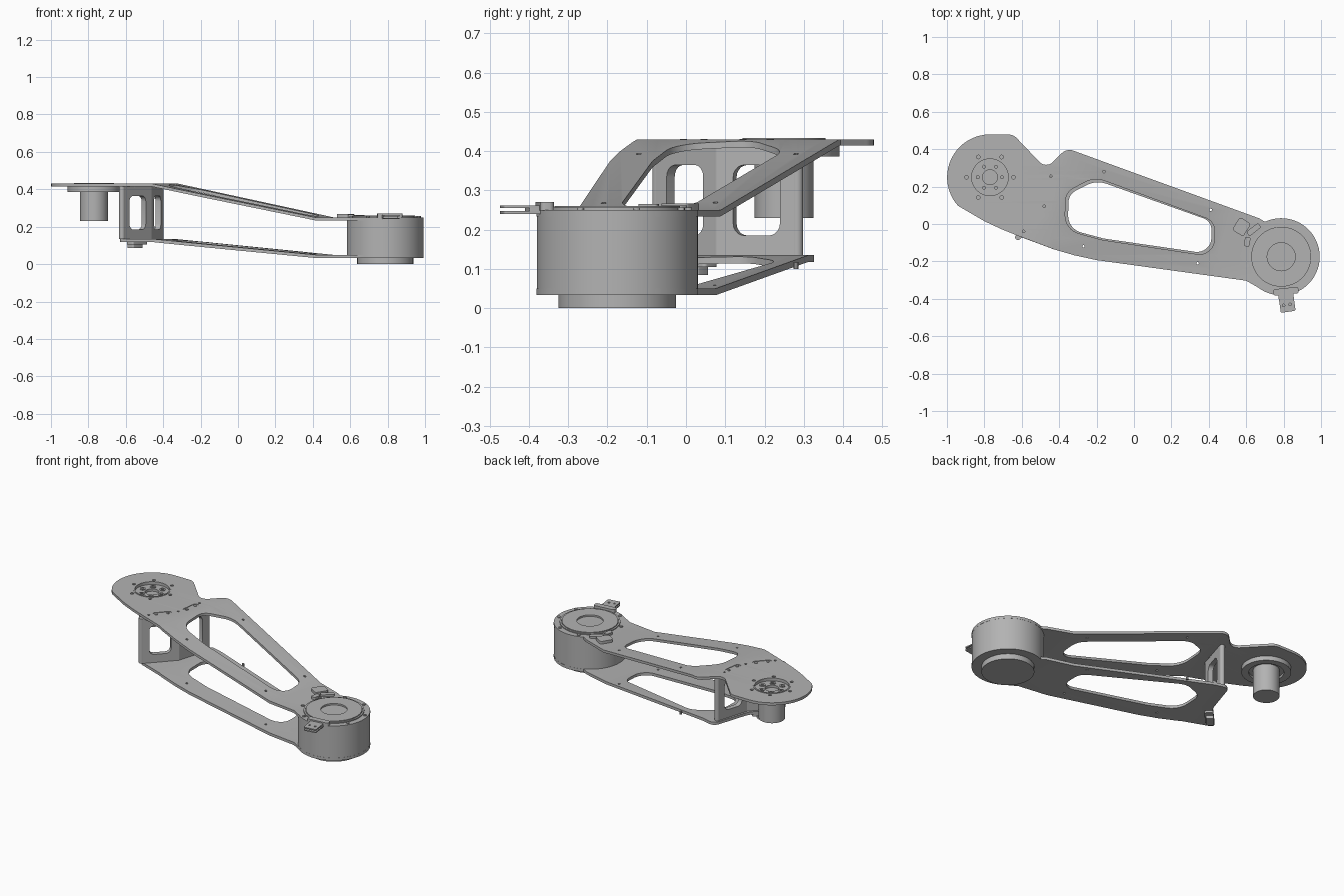
import bpy, bmesh
from math import sin, cos, pi, radians, atan2, tan
from mathutils import Vector, Matrix

if "Cube" in bpy.data.objects:
    bpy.data.objects.remove(bpy.data.objects["Cube"])

metal = bpy.data.materials.new("grey metal")
metal.use_nodes = True
GREY = (0.45, 0.45, 0.45, 1)
metal.diffuse_color = GREY
metal.node_tree.nodes["Principled BSDF"].inputs["Base Color"].default_value = GREY

DRUM = Vector((0.787, -0.175))
LOBE = Vector((-0.77, 0.25))
AXIS = Vector((0.966, -0.26))


def finish(name, mesh):
    obj = bpy.data.objects.new(name, mesh)
    bpy.context.collection.objects.link(obj)
    mesh.materials.clear()
    mesh.materials.append(metal)
    bpy.ops.object.select_all(action='DESELECT')
    obj.select_set(True)
    bpy.context.view_layer.objects.active = obj
    bpy.ops.object.shade_smooth_by_angle(angle=radians(30))
    return obj


def arc(c, r, a0, a1, n):
    return [(c[0] + r * cos(radians(a0 + (a1 - a0) * i / n)),
             c[1] + r * sin(radians(a0 + (a1 - a0) * i / n))) for i in range(n + 1)]


def circle(c, r, n=32):
    return arc(c, r, 0, 360, n)[:-1]


def rounded(points, n=8):
    """Polygon of (x, y[, radius]) corners, each filleted by its radius."""
    out = []
    for i, p in enumerate(points):
        if len(p) < 3:
            out.append(p)
            continue
        c = Vector(p[:2])
        a = (Vector(points[i - 1][:2]) - c).normalized()
        b = (Vector(points[(i + 1) % len(points)][:2]) - c).normalized()
        half = a.angle(b) / 2
        mid = c + (a + b).normalized() * p[2] / sin(half)
        s = c + a * p[2] / tan(half) - mid
        e = c + b * p[2] / tan(half) - mid
        t0 = atan2(s.y, s.x)
        dt = (atan2(e.y, e.x) - t0 + pi) % (2 * pi) - pi
        out += arc(mid, p[2], math_deg(t0), math_deg(t0 + dt), n)
    return out


def math_deg(a):
    return a * 180 / pi


def rect(c, w, h, r, turn=0):
    m = Matrix.Rotation(radians(turn), 2)
    pts = rounded([(-w / 2, -h / 2, r), (w / 2, -h / 2, r), (w / 2, h / 2, r), (-w / 2, h / 2, r)], 5)
    return [tuple(m @ Vector(p) + Vector(c)) for p in pts]


def plate(name, loops, z0, z1, matrix=None, bend=None):
    """Flat sheet from an outline and holes; bend = drop along the arm."""
    cu = bpy.data.curves.new(name, 'CURVE')
    cu.dimensions = '2D'
    cu.fill_mode = 'BOTH'
    cu.extrude = (z1 - z0) / 2
    for loop in loops:
        sp = cu.splines.new('POLY')
        sp.points.add(len(loop) - 1)
        for pt, p in zip(sp.points, loop):
            pt.co = (p[0], p[1], 0, 1)
        sp.use_cyclic_u = True
    tmp = bpy.data.objects.new(name, cu)
    bpy.context.collection.objects.link(tmp)
    ev = tmp.evaluated_get(bpy.context.evaluated_depsgraph_get())
    mesh = bpy.data.meshes.new_from_object(ev)
    bpy.data.objects.remove(tmp)
    bm = bmesh.new()
    bm.from_mesh(mesh)
    bmesh.ops.remove_doubles(bm, verts=bm.verts, dist=1e-5)
    bmesh.ops.translate(bm, verts=bm.verts, vec=(0, 0, (z0 + z1) / 2))
    if bend:
        u0, u1, drop = bend
        axis = AXIS.to_3d()
        for u in (u0, u1):
            bmesh.ops.bisect_plane(bm, geom=bm.verts[:] + bm.edges[:] + bm.faces[:],
                                   plane_co=axis * u, plane_no=axis)
        for v in bm.verts:
            t = (v.co.dot(axis) - u0) / (u1 - u0)
            v.co.z -= drop * min(1, max(0, t))
    if matrix:
        bm.transform(matrix)
    bmesh.ops.recalc_face_normals(bm, faces=bm.faces)
    bm.to_mesh(mesh)
    bm.free()
    return finish(name, mesh)


def disc(name, c, r, z0, z1, hole=0, n=64):
    return plate(name, [circle(c, r, n)] + ([circle(c, hole, n)] if hole else []), z0, z1)


# Shared outline pieces of the two arm plates
drum_end = arc(DRUM, 0.206, -128, 115, 40)
lower_edge = [(-0.43, -0.135), (-0.32, -0.167), (-0.2, -0.193), (0.6, -0.303, 0.03)]
window = rounded([(-0.21, 0.25, 0.13), (0.43, 0.015, 0.07), (0.43, -0.175, 0.08), (-0.17, -0.085, 0.2),
                  (-0.37, -0.03, 0.1), (-0.365, 0.17, 0.08)])
small_window = [(0.03 + (x - 0.03) * 0.96, 0.02 + (y - 0.02) * 0.93) for x, y in window]
bolts = [circle(c, 0.007, 10) for c in
         ((-0.16, 0.28), (0.41, 0.075), (-0.27, -0.12), (0.34, -0.21),
          (-0.59, -0.04), (-0.48, 0.095), (-0.445, 0.255))]
lobe_bolts = [circle(p, 0.01, 12) for p in circle(LOBE, 0.125, 6)]
slots = [((-0.452, 0.18), 0.035, 0.11, 0.015, -8), ((-0.54, 0.02), 0.035, 0.11, 0.015, -42)]

# Upper arm plate with the round motor end
upper_outline = rounded(drum_end + [(0.67, 0.03), (-0.36, 0.405, 0.06), (-0.47, 0.295, 0.05),
                                    (-0.645, 0.478, 0.06)]
                        + arc(LOBE, 0.229, 92, 222, 24)
                        + [(-0.8, 0.015), (-0.71, -0.027), (-0.615, -0.065)] + lower_edge)
plate("upper_arm_plate", [upper_outline, window, circle(LOBE, 0.1, 48)] + bolts + lobe_bolts
      + [rect(*s) for s in slots], 0.414, 0.43, bend=(-0.41, 0.47, 0.18))

# Lower arm plate, ending at the spine
lower_outline = rounded(drum_end + [(0.67, 0.03), (-0.425, 0.335, 0.04), (-0.5, 0.1, 0.1),
                                    (-0.645, -0.055, 0.02)] + lower_edge)
plate("lower_arm_plate", [lower_outline, small_window] + bolts[:4], 0.118, 0.135, bend=(-0.41, 0.47, 0.085))

# Spine: two upright windowed walls joined by round posts
corners = [Vector((-0.62, -0.07)), Vector((-0.475, 0.085)), Vector((-0.415, 0.283))]
for i, (a, b) in enumerate(zip(corners, corners[1:])):
    d = b - a
    wide = d.length
    m = (Matrix.Translation(((a.x + b.x) / 2, (a.y + b.y) / 2, 0.275))
         @ Matrix.Rotation(atan2(d.y, d.x), 4, 'Z') @ Matrix.Rotation(pi / 2, 4, 'X'))
    plate("spine_wall_%d" % (i + 1), [rect((0, 0), wide, 0.28, 0.001),
                                      rect((0, 0), wide * 0.6, 0.18, 0.03)], -0.015, 0.015, m)
for i, c in enumerate(corners):
    disc("spine_post_%d" % (i + 1), c, 0.0155, 0.135, 0.415, n=24)
for i, s in enumerate(slots):
    plate("spine_tab_%d" % (i + 1), [rect(*s)], 0.41, 0.427)
    for k in (-1, 1):
        off = Matrix.Rotation(radians(s[4]), 2) @ Vector((0, 0.035 * k))
        disc("tab_screw", Vector(s[0]) + off, 0.009, 0.427, 0.431, n=12)

# Cable connector under the spine
plate("connector_block", [rect((-0.55, 0.015), 0.045, 0.08, 0.008, -42)], 0.085, 0.118)
plate("connector_flange", [rect((-0.54, 0.02), 0.05, 0.12, 0.01, -42)], 0.105, 0.119)

# Motor hanging from the round end
disc("motor_body", LOBE, 0.075, 0.23, 0.4)
disc("motor_flange", LOBE, 0.141, 0.386, 0.414, 0.1)
disc("motor_rim", LOBE, 0.106, 0.4, 0.433, 0.098)
plate("motor_hub", [circle(LOBE, 0.1, 48), circle(LOBE, 0.04)]
      + [circle(p, 0.017, 16) for p in circle(LOBE, 0.065, 6)], 0.4, 0.415)
for p in circle(LOBE, 0.065, 6):
    disc("hub_screw", p, 0.017, 0.4, 0.42, 0.008, 16)

# Drum joint
disc("drum_body", DRUM, 0.205, 0.049, 0.235, 0.075, 96)
disc("drum_core", DRUM, 0.08, 0.049, 0.13)
disc("drum_base", DRUM, 0.15, 0, 0.035)
disc("drum_bearing_ring", DRUM, 0.172, 0.249, 0.256, 0.162, 96)
disc("drum_cap", DRUM, 0.16, 0.235, 0.26, 0.075, 96)
for p in arc(DRUM, 0.188, 15, 375, 8)[:-1]:
    disc("drum_screw", p, 0.009, 0.249, 0.256, n=12)

# Sensor on the arm beside the drum
plate("inner_sensor_body", [rect((0.575, -0.015), 0.07, 0.08, 0.012, -32)], 0.249, 0.267)
plate("inner_sensor_foot", [rect((0.64, -0.03), 0.08, 0.03, 0.01, 38)], 0.249, 0.262)
plate("inner_sensor_clip", [rect((0.605, -0.095), 0.03, 0.05, 0.008, -10)], 0.249, 0.265)

# Forked sensor reaching past the drum
plate("outer_sensor_top", [rect((0.817, -0.415), 0.08, 0.11, 0.008, 8),
                           circle((0.8, -0.435), 0.007, 10), circle((0.835, -0.43), 0.007, 10)], 0.255, 0.262)
plate("outer_sensor_bottom", [rect((0.817, -0.415), 0.08, 0.11, 0.008, 8)], 0.24, 0.247)
plate("outer_sensor_bridge", [rect((0.812, -0.385), 0.08, 0.04, 0.004, 8)], 0.245, 0.262)
plate("outer_sensor_bracket", [rect((0.812, -0.36), 0.135, 0.035, 0.012, 6)], 0.249, 0.27)
